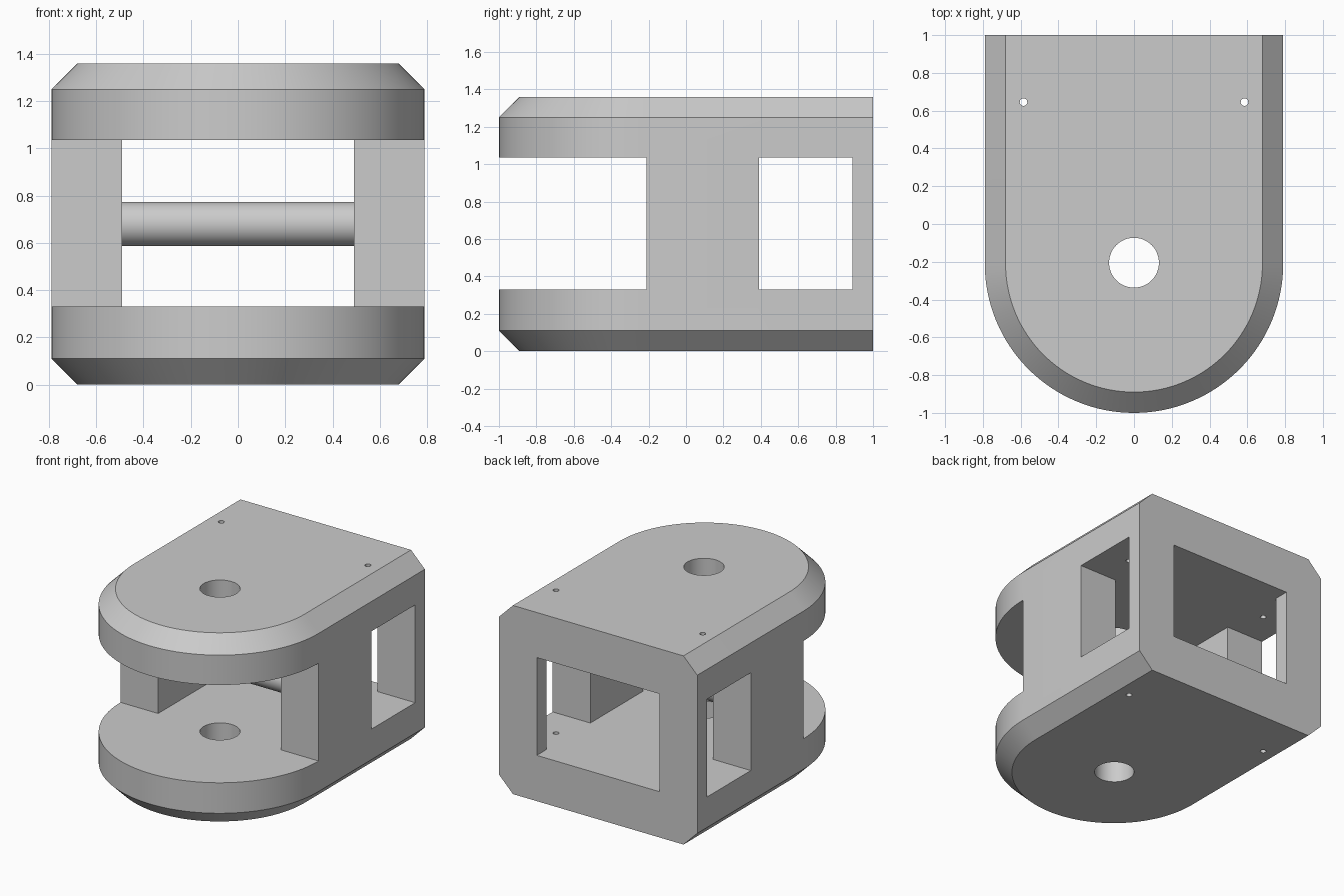
import bpy
import bmesh
from math import pi, cos, sin, radians
from mathutils import Matrix, Vector

cube = bpy.data.objects.get("Cube")
if cube:
    bpy.data.objects.remove(cube, do_unlink=True)

# Main dimensions
HALF_W, HEIGHT, CHAMFER = 0.79, 1.36, 0.11
ARC_Y = -0.21                    # centre of the rounded nose
SLOT = (0.33, 1.035)             # floor and ceiling of every opening
INNER = 0.49                     # half width of the cavity
ARC_STEPS = 64

grey = bpy.data.materials.new("plain grey")
grey.use_nodes = True
grey.diffuse_color = (0.6, 0.6, 0.6, 1)
grey.node_tree.nodes["Principled BSDF"].inputs["Base Color"].default_value = grey.diffuse_color


def make_object(name, bm):
    bmesh.ops.recalc_face_normals(bm, faces=bm.faces[:])
    mesh = bpy.data.meshes.new(name)
    bm.to_mesh(mesh)
    bm.free()
    mesh.materials.append(grey)
    obj = bpy.data.objects.new(name, mesh)
    bpy.context.collection.objects.link(obj)
    return obj


def box(name, x, y, z):
    bm = bmesh.new()
    bmesh.ops.create_cube(bm, size=1)
    lo, hi = (Vector(c) for c in zip(x, y, z))
    bmesh.ops.scale(bm, vec=hi - lo, verts=bm.verts)
    bmesh.ops.translate(bm, vec=(lo + hi) / 2, verts=bm.verts)
    return make_object(name, bm)


def cylinder(name, radius, length, centre, axis="Z", steps=48):
    bm = bmesh.new()
    turn = Matrix.Rotation(pi / 2, 4, "Y") if axis == "X" else Matrix()
    bmesh.ops.create_cone(bm, cap_ends=True, segments=steps, radius1=radius,
                          radius2=radius, depth=length,
                          matrix=Matrix.Translation(centre) @ turn)
    return make_object(name, bm)


def select_only(obj):
    bpy.ops.object.select_all(action="DESELECT")
    obj.select_set(True)
    bpy.context.view_layer.objects.active = obj


def cut(target, cutter):
    select_only(target)
    mod = target.modifiers.new("cut", "BOOLEAN")
    mod.operation, mod.solver, mod.object = "DIFFERENCE", "EXACT", cutter
    bpy.ops.object.modifier_apply(modifier=mod.name)
    bpy.data.objects.remove(cutter, do_unlink=True)


# Body: a round-nosed outline lofted through four levels, chamfered top and bottom
bm = bmesh.new()
rings = []
for z, inset in ((0, CHAMFER), (CHAMFER, 0), (HEIGHT - CHAMFER, 0), (HEIGHT, CHAMFER)):
    r = HALF_W - inset
    angles = [pi + pi * i / ARC_STEPS for i in range(ARC_STEPS + 1)]
    outline = [(r * cos(a), ARC_Y + r * sin(a)) for a in angles] + [(r, 1), (-r, 1)]
    rings.append([bm.verts.new((x, y, z)) for x, y in outline])
for low, high in zip(rings, rings[1:]):
    for i in range(len(low)):
        j = (i + 1) % len(low)
        bm.faces.new((low[i], low[j], high[j], high[i]))
bm.faces.new(rings[0])
bm.faces.new(rings[-1])
body = make_object("housing_body", bm)

# Openings: front slot, cavity running to the back, side windows
cut(body, box("front_slot_cutter", (-1, 1), (-1.2, ARC_Y), SLOT))
cut(body, box("cavity_cutter", (-INNER, INNER), (-0.5, 1.2), SLOT))
cut(body, box("side_window_cutter", (-1, 1), (0.39, 0.89), SLOT))

# Pivot hole and two small pin holes through both plates
cut(body, cylinder("pivot_hole_cutter", 0.132, 3, (0, -0.205, 0.7)))
for side in (-1, 1):
    cut(body, cylinder("pin_hole_cutter", 0.02, 3, (side * 0.585, 0.645, 0.7), steps=24))

# Cross rod between the pillars
rod = cylinder("cross_rod", 0.094, 2 * INNER, (0, 0.09, 0.68), axis="X")

for obj in (body, rod):
    select_only(obj)
    bpy.ops.object.shade_smooth_by_angle(angle=radians(30))
